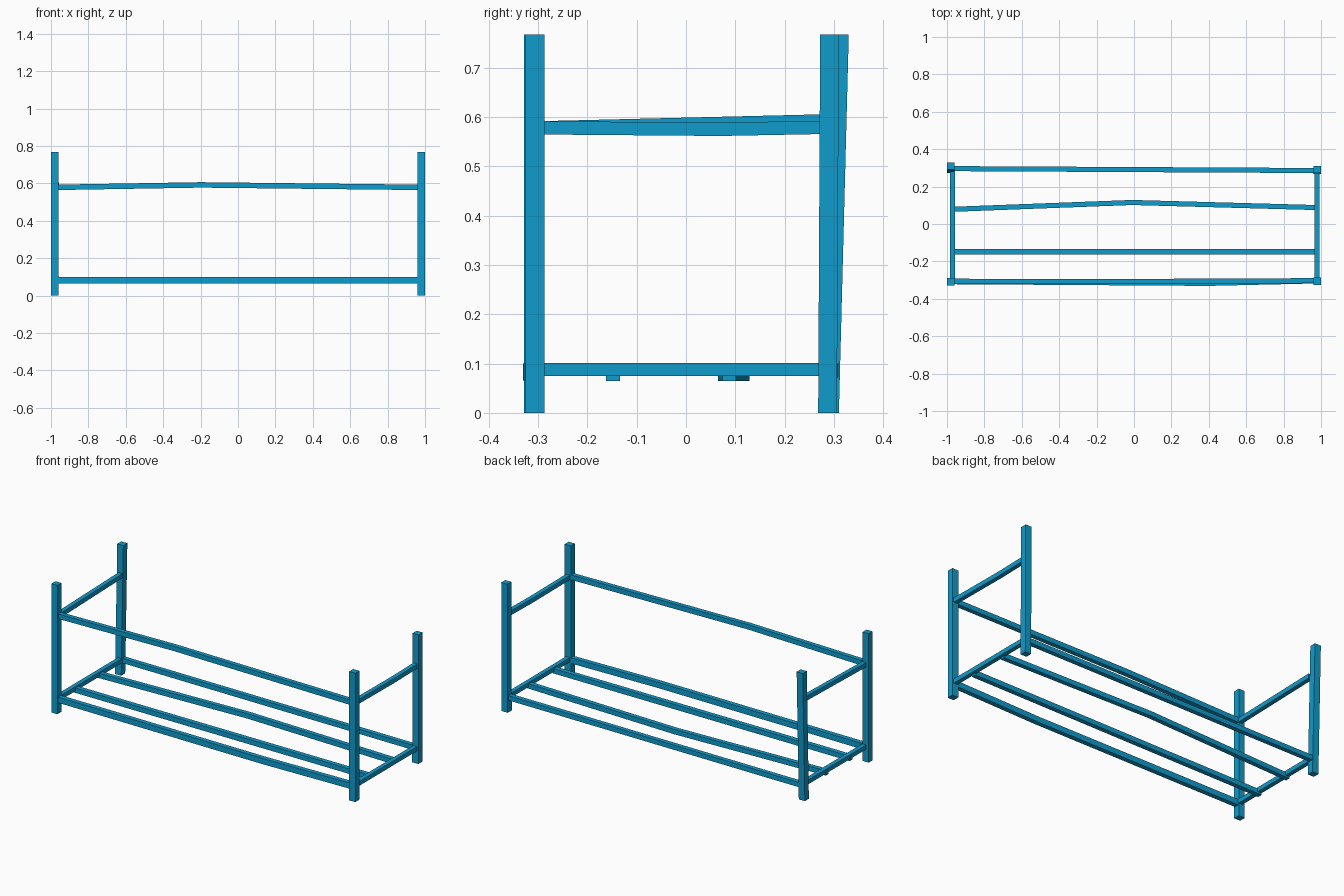
import bpy
import bmesh
from mathutils import Vector

cube = bpy.data.objects.get("Cube")
if cube:
    bpy.data.objects.remove(cube, do_unlink=True)

blue = bpy.data.materials.new("blue_paint")
blue.use_nodes = True
colour = (0.005, 0.33, 0.60, 1)
blue.diffuse_color = colour
blue.node_tree.nodes["Principled BSDF"].inputs["Base Color"].default_value = colour


def beam(name, path, u, v):
    """Sweep a rectangle with half-extents u and v along a path of centre points."""
    u, v = Vector(u), Vector(v)
    bm = bmesh.new()
    rings = [[bm.verts.new(Vector(p) + a * u + b * v)
              for a, b in ((-1, -1), (1, -1), (1, 1), (-1, 1))] for p in path]
    for r, s in zip(rings, rings[1:]):
        for i in range(4):
            j = (i + 1) % 4
            bm.faces.new((r[i], r[j], s[j], s[i]))
    bm.faces.new(rings[0][::-1])
    bm.faces.new(rings[-1])
    bmesh.ops.recalc_face_normals(bm, faces=bm.faces)
    mesh = bpy.data.meshes.new(name)
    bm.to_mesh(mesh)
    bm.free()
    mesh.materials.append(blue)
    bpy.context.collection.objects.link(bpy.data.objects.new(name, mesh))


def long_beam(name, path, width, height):
    beam(name, path, (0, width / 2, 0), (0, 0, height / 2))


def side_beam(name, path, width, height):
    beam(name, path, (width / 2, 0, 0), (0, 0, height / 2))


# Corner posts: x, y at the foot, y at the top
top = 0.767
posts = {
    "front_right_post": (-0.98, -0.309, -0.309),
    "front_left_post": (0.98, -0.306, -0.306),
    "back_right_post": (-0.98, 0.291, 0.311),
    "back_left_post": (0.98, 0.287, 0.291),
}
for name, (x, foot, head) in posts.items():
    beam(name, [(x, foot, 0), (x, head, top)], (0.02, 0, 0), (0, 0.019, 0))

# Long rails between the posts, some slightly bowed
long_beam("front_upper_rail", [(-0.965, -0.306, 0.579), (-0.2, -0.308, 0.592),
                               (0.965, -0.303, 0.579)], 0.027, 0.029)
long_beam("front_lower_rail", [(-0.965, -0.308, 0.083), (0.4, -0.317, 0.083),
                               (0.965, -0.304, 0.083)], 0.028, 0.034)
long_beam("back_lower_rail", [(-0.965, 0.296, 0.086), (0.965, 0.286, 0.086)],
          0.027, 0.028)

# Side rails joining front and back posts
for side, x in (("right", -0.971), ("left", 0.978)):
    side_beam(side + "_lower_rail", [(x, -0.295, 0.088), (x, 0.28, 0.088)],
              0.026, 0.026)
side_beam("right_upper_rail", [(-0.971, -0.295, 0.578), (-0.971, 0.28, 0.592)],
          0.026, 0.027)
side_beam("left_upper_rail", [(0.978, -0.295, 0.578), (0.978, 0.07, 0.575),
                              (0.978, 0.28, 0.579)], 0.026, 0.027)

# Shelf slats, the rear one bent in the middle
long_beam("front_slat", [(-0.985, -0.148, 0.079), (0.972, -0.148, 0.079)],
          0.028, 0.029)
long_beam("rear_slat", [(-0.985, 0.078, 0.079), (-0.01, 0.115, 0.079),
                        (0.972, 0.088, 0.079)], 0.027, 0.029)
